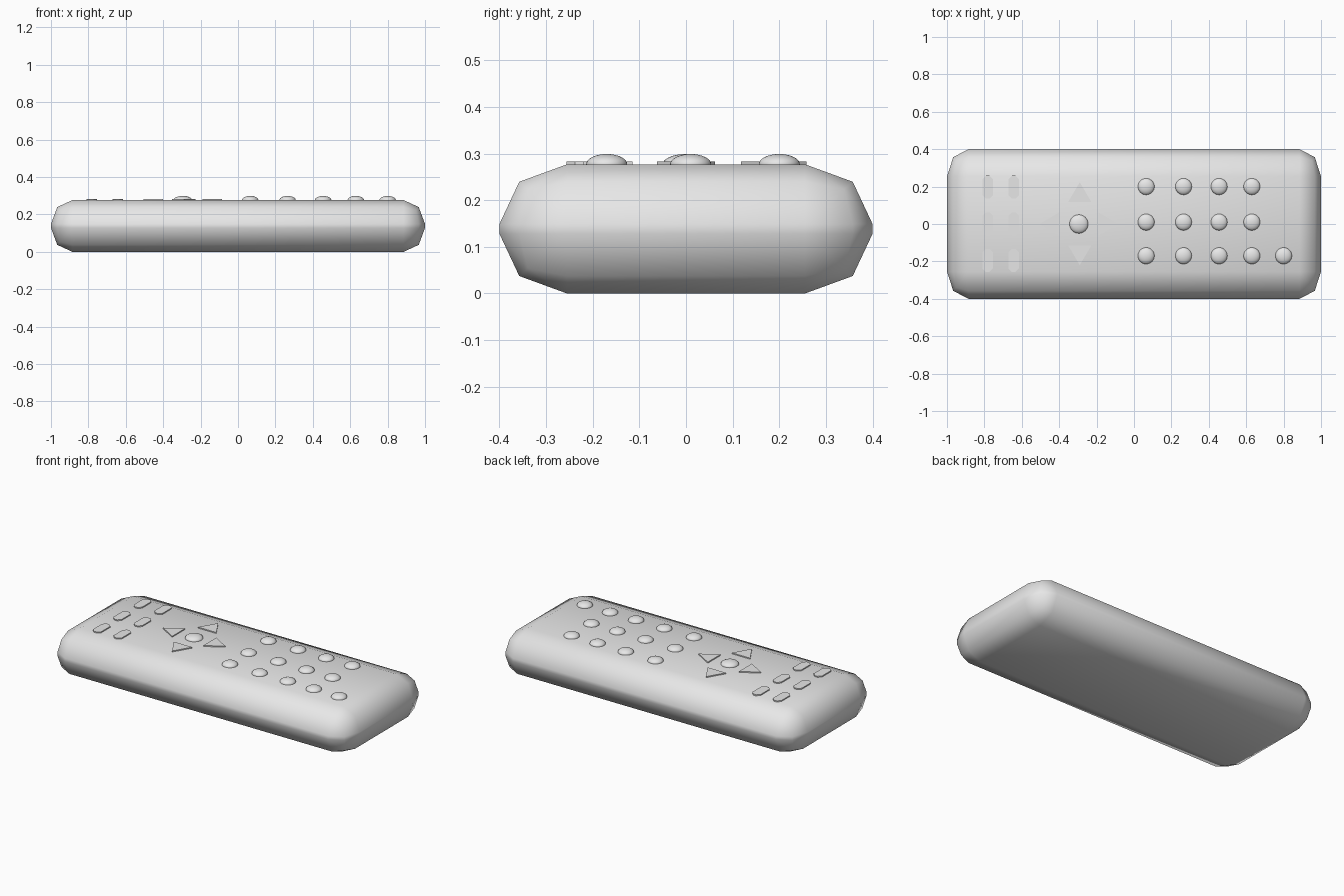
import bpy, bmesh
from math import pi
from mathutils import Matrix, Vector

if "Cube" in bpy.data.objects:
    bpy.data.objects.remove(bpy.data.objects["Cube"], do_unlink=True)

grey = bpy.data.materials.new("light_grey")
grey.use_nodes = True
grey.diffuse_color = (0.8, 0.8, 0.8, 1)
grey.node_tree.nodes["Principled BSDF"].inputs["Base Color"].default_value = (0.8, 0.8, 0.8, 1)

TOP = 0.277


def add_object(name, bm, smooth):
    bmesh.ops.recalc_face_normals(bm, faces=bm.faces)
    for f in bm.faces:
        f.smooth = smooth
    mesh = bpy.data.meshes.new(name)
    bm.to_mesh(mesh)
    bm.free()
    mesh.materials.append(grey)
    obj = bpy.data.objects.new(name, mesh)
    bpy.context.collection.objects.link(obj)
    return obj


def dome(name, x, y, radius):
    bm = bmesh.new()
    bmesh.ops.create_uvsphere(bm, u_segments=32, v_segments=16, radius=1)
    bmesh.ops.scale(bm, vec=(radius, radius, 0.022), verts=bm.verts)
    obj = add_object(name, bm, True)
    obj.location = (x, y, TOP)


def plate(name, outline, x, y, angle=0):
    # thin raised key standing just proud of the top face
    bm = bmesh.new()
    face = bm.faces.new([bm.verts.new((px, py, -0.005)) for px, py in outline])
    ext = bmesh.ops.extrude_face_region(bm, geom=[face])
    verts = [v for v in ext["geom"] if isinstance(v, bmesh.types.BMVert)]
    bmesh.ops.translate(bm, vec=(0, 0, 0.0115), verts=verts)
    obj = add_object(name, bm, False)
    obj.location = (x, y, TOP)
    obj.rotation_euler.z = angle


# Case: bevelled box, scaled after bevelling so the rounding differs per axis
bevel = Vector((0.115, 0.145, 0.128))
size = Vector((2.0, 0.8, TOP))
bm = bmesh.new()
bmesh.ops.create_cube(bm, size=1)
bmesh.ops.scale(bm, vec=[s / b for s, b in zip(size, bevel)], verts=bm.verts)
bmesh.ops.bevel(bm, geom=bm.edges[:], offset=1, segments=2, profile=0.5, affect='EDGES')
bmesh.ops.scale(bm, vec=bevel, verts=bm.verts)
bmesh.ops.translate(bm, vec=(0, 0, TOP / 2), verts=bm.verts)
add_object("case", bm, True)

# Number keys: three rows, the near row has one more
columns = [0.065, 0.265, 0.455, 0.63, 0.80]
for row, (y, count) in enumerate([(0.2, 4), (0.01, 4), (-0.17, 5)]):
    for col in range(count):
        dome(f"round_key_{row + 1}_{col + 1}", columns[col], y, 0.044)

# Direction pad: centre key and four arrows
dome("centre_key", -0.295, 0, 0.05)
arrow = [(0, -0.062), (0.105, 0), (0, 0.062)]
for name, x, y, turn in [("right", -0.19, 0, 0), ("back", -0.29, 0.118, 1),
                         ("left", -0.40, 0, 2), ("front", -0.29, -0.115, 3)]:
    plate(f"arrow_key_{name}", arrow, x, y, turn * pi / 2)

# Chamfered oblong keys
w, l, c = 0.028, 0.061, 0.018
oblong = [(w, l - c), (w - c, l), (c - w, l), (-w, l - c),
          (-w, c - l), (c - w, -l), (w - c, -l), (w, c - l)]
for i, x in enumerate((-0.782, -0.643)):
    for j, y in enumerate((-0.195, 0, 0.197)):
        plate(f"oblong_key_{i + 1}_{j + 1}", oblong, x, y)
